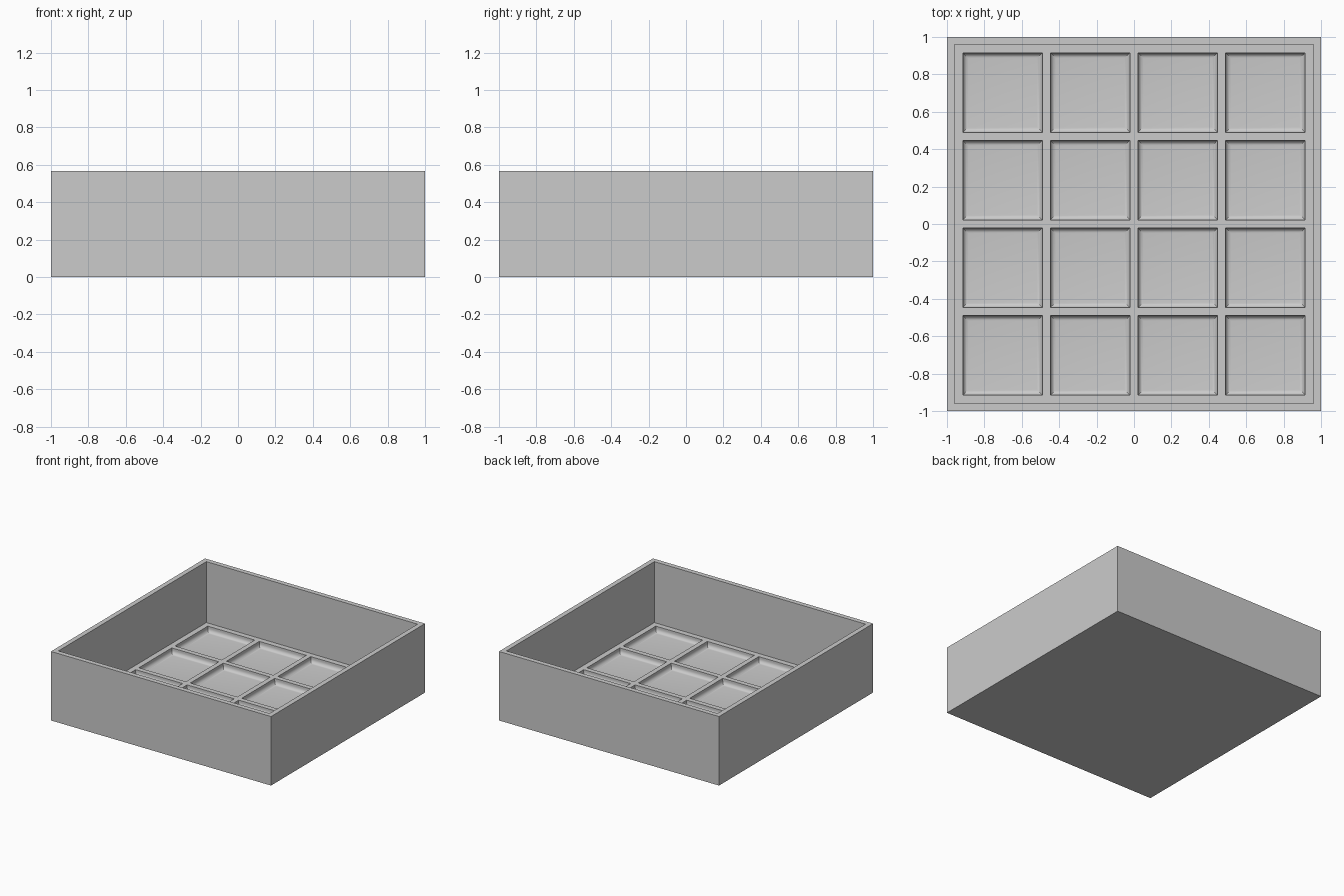
import bpy
import bmesh
import math

cube = bpy.data.objects.get("Cube")
if cube:
    bpy.data.objects.remove(cube, do_unlink=True)

# Main sizes
HALF, HEIGHT, WALL = 1.0, 0.567, 0.04
FLOOR = 0.066
COUNT, PITCH, POCKET = 4, 0.468, 0.427
LIP, FILLET, STEPS = 0.016, 0.03, 6

grey = bpy.data.materials.new("plain grey")
grey.use_nodes = True
colour = (0.6, 0.6, 0.6, 1)
grey.diffuse_color = colour
grey.node_tree.nodes["Principled BSDF"].inputs["Base Color"].default_value = colour

bm = bmesh.new()

# Tray floor: a grid whose odd cells are the pockets
inner = HALF - WALL
lines = [-inner]
for i in range(COUNT):
    centre = (i - (COUNT - 1) / 2) * PITCH
    lines += [centre - POCKET / 2, centre + POCKET / 2]
lines.append(inner)
grid = [[bm.verts.new((x, y, FLOOR)) for x in lines] for y in lines]
pockets = []
for j in range(len(lines) - 1):
    for i in range(len(lines) - 1):
        face = bm.faces.new((grid[j][i], grid[j][i + 1],
                             grid[j + 1][i + 1], grid[j + 1][i]))
        if i % 2 and j % 2:
            pockets.append(face)
border = [e for e in bm.edges if e.is_boundary]


def extrude_loop(edges, half, z):
    """Extrude the square border to a given half width and height."""
    geom = bmesh.ops.extrude_edge_only(bm, edges=edges)["geom"]
    for v in (g for g in geom if isinstance(g, bmesh.types.BMVert)):
        scale = half / max(abs(v.co.x), abs(v.co.y))
        v.co = (v.co.x * scale, v.co.y * scale, z)
    return [g for g in geom if isinstance(g, bmesh.types.BMEdge) and g.is_boundary]


# Inner walls, rim, outer walls and underside
for half, z in ((inner, HEIGHT), (HALF, HEIGHT), (HALF, 0)):
    border = extrude_loop(border, half, z)
bmesh.ops.contextual_create(bm, geom=border)

# Pockets: a straight lip, then a rounded fillet down to a flat bottom
profile = [(0, LIP)]
for k in range(1, STEPS + 1):
    a = k / STEPS * math.pi / 2
    profile.append((FILLET * (1 - math.cos(a)), LIP + FILLET * math.sin(a)))
for face in pockets:
    mid = face.calc_center_median()
    corners = [v.co - mid for v in face.verts]
    ring = list(face.verts)
    bm.faces.remove(face)
    for inset, depth in profile:
        scale = 1 - inset / (POCKET / 2)
        lower = [bm.verts.new((mid.x + c.x * scale, mid.y + c.y * scale,
                               FLOOR - depth)) for c in corners]
        for n in range(4):
            m = (n + 1) % 4
            bm.faces.new((ring[n], ring[m], lower[m], lower[n]))
        ring = lower
    bm.faces.new(ring)

bmesh.ops.recalc_face_normals(bm, faces=bm.faces)
mesh = bpy.data.meshes.new("pocketed_tray")
bm.to_mesh(mesh)
bm.free()
mesh.materials.append(grey)
tray = bpy.data.objects.new("pocketed_tray", mesh)
bpy.context.collection.objects.link(tray)

# Smooth fillets with sharp corners
bpy.context.view_layer.objects.active = tray
tray.select_set(True)
bpy.ops.object.shade_smooth_by_angle(angle=math.radians(30))
